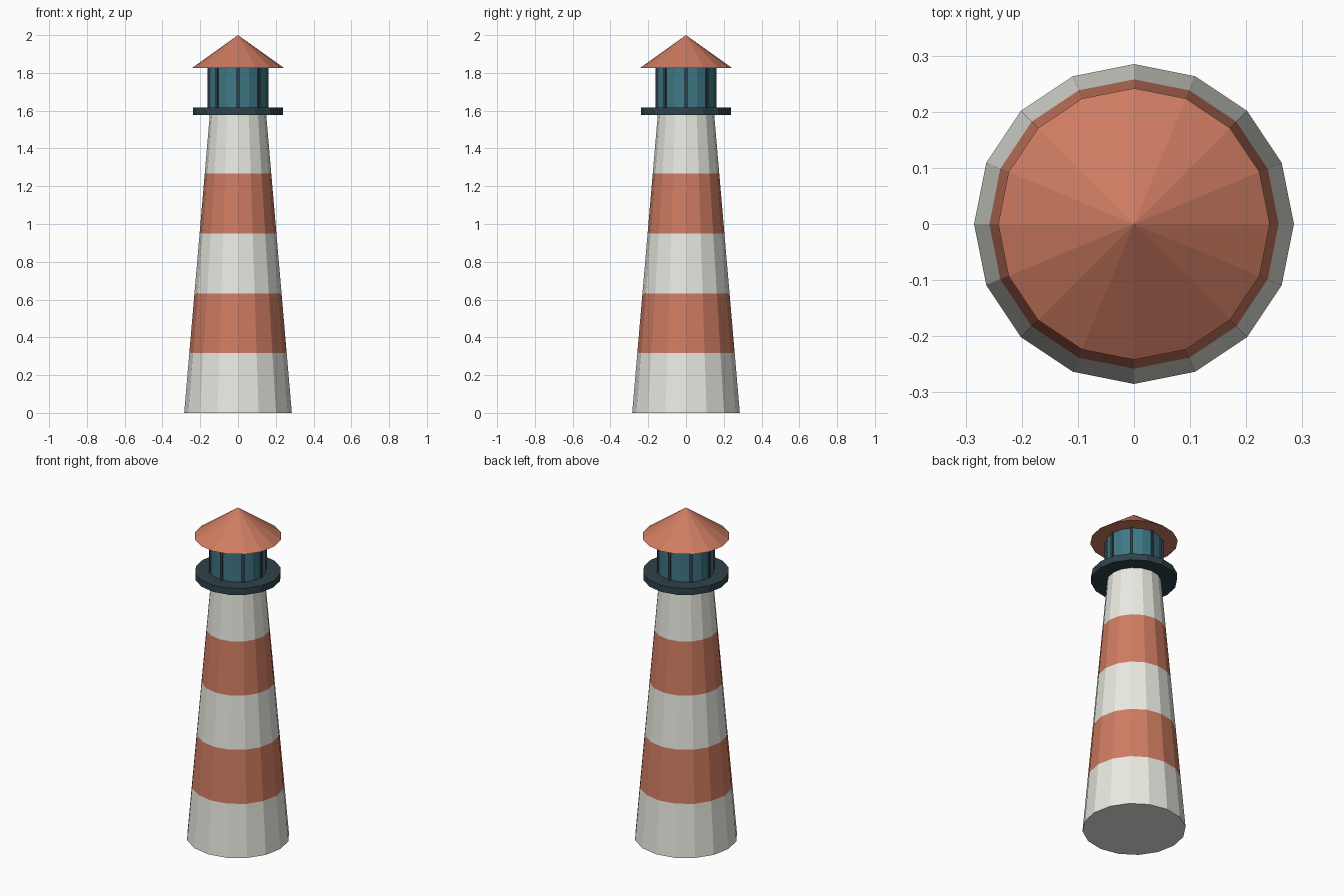
import bpy, math

if "Cube" in bpy.data.objects:
    bpy.data.objects.remove(bpy.data.objects["Cube"])


def material(name, rgb):
    m = bpy.data.materials.new(name)
    m.diffuse_color = (*rgb, 1)
    m.use_nodes = True
    m.node_tree.nodes["Principled BSDF"].inputs["Base Color"].default_value = m.diffuse_color
    return m


WHITE = material("white_paint", (0.82, 0.82, 0.76))
RED = material("red_paint", (0.62, 0.20, 0.12))
DARK = material("dark_metal", (0.03, 0.055, 0.07))
GLASS = material("teal_glass", (0.05, 0.19, 0.24))
SIDES = 16


def lathe(name, profile, mats):
    """Closed 16-sided solid from (radius, z) rings; materials alternate per ring span."""
    verts, rings = [], []
    for r, z in profile:
        if r == 0:
            rings.append([len(verts)] * SIDES)
            verts.append((0, 0, z))
        else:
            rings.append(list(range(len(verts), len(verts) + SIDES)))
            for i in range(SIDES):
                a = math.tau * i / SIDES
                verts.append((r * math.cos(a), r * math.sin(a), z))
    faces, slots = [rings[0][::-1]], [0]
    for k, (lo, hi) in enumerate(zip(rings, rings[1:])):
        for i in range(SIDES):
            j = (i + 1) % SIDES
            quad = [lo[i], lo[j], hi[j], hi[i]]
            faces.append(quad if hi[i] != hi[j] else quad[:3])
            slots.append(k % len(mats))
    if profile[-1][0] > 0:
        faces.append(rings[-1])
        slots.append(0)
    me = bpy.data.meshes.new(name)
    me.from_pydata(verts, [], faces)
    for m in mats:
        me.materials.append(m)
    for poly, s in zip(me.polygons, slots):
        poly.material_index = s
    ob = bpy.data.objects.new(name, me)
    bpy.context.collection.objects.link(ob)
    return ob


# Tapered tower with five alternating bands
R0, R1, TOP = 0.285, 0.149, 1.583
lathe("tower", [(R0 + (R1 - R0) * k / 5, TOP * k / 5) for k in range(6)], [WHITE, RED])

# Gallery deck, lantern room and conical roof
lathe("gallery", [(0.238, 1.578), (0.238, 1.618)], [DARK])
lathe("lantern_glass", [(0.155, 1.617), (0.155, 1.828)], [GLASS])
lathe("roof", [(0.242, 1.827), (0, 2.0)], [RED])

# Eight upright bars around the lantern
for i in range(8):
    a = math.tau * i / 8
    bpy.ops.mesh.primitive_cube_add(
        size=1, location=(0.154 * math.cos(a), 0.154 * math.sin(a), 1.7225),
        rotation=(0, 0, a), scale=(0.016, 0.016, 0.211))
    bar = bpy.context.object
    bar.name = f"lantern_bar_{i + 1}"
    bar.data.materials.append(DARK)
